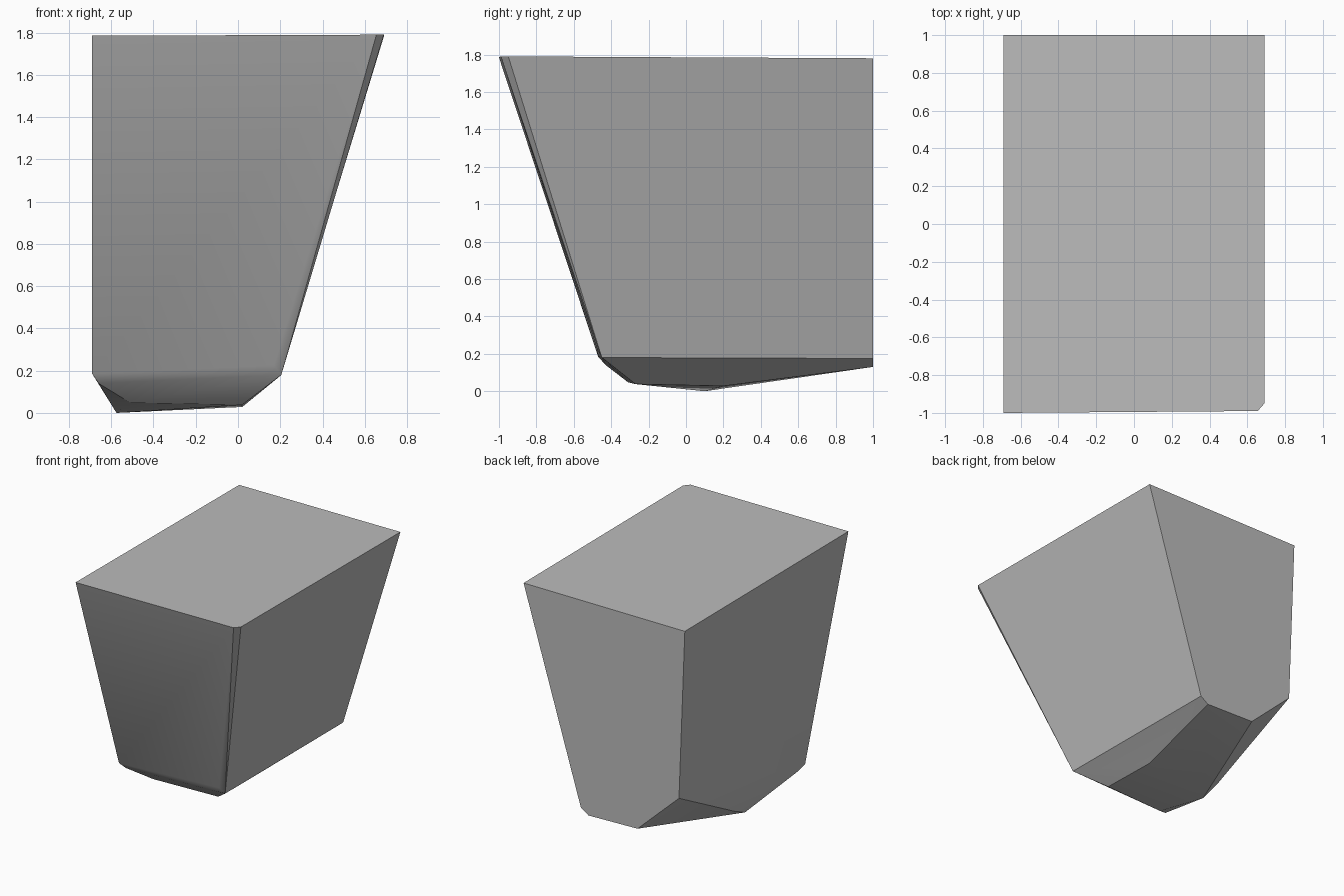
import bpy
import bmesh
import math

cube = bpy.data.objects.get("Cube")
if cube:
    bpy.data.objects.remove(cube, do_unlink=True)

# Single plain grey
grey = bpy.data.materials.new("plain grey")
grey.use_nodes = True
colour = (0.5, 0.5, 0.5, 1)
grey.diffuse_color = colour
grey.node_tree.nodes["Principled BSDF"].inputs["Base Color"].default_value = colour

# Flat top with a clipped front corner
top = [(-.69, -1, 1.785), (.655, -.99, 1.79), (.69, -.95, 1.79),
       (.69, 1, 1.78), (-.69, 1, 1.775)]
# Lower end of the back wall
back = [(.2, 1, .175), (.135, 1, .13), (-.285, 1, .14), (-.64, 1, .47)]
# Lower end of the sloping front wall
front = [(-.69, -.47, .185), (-.66, -.43, .14), (.17, -.475, .225), (.205, -.45, .18)]
# Shallow underside
base = [(-.51, -.31, .048), (.02, -.27, .038), (.02, .2, .028),
        (-.575, .1, 0), (-.595, .25, .07)]

# Skin the corners into one faceted block
bm = bmesh.new()
for corner in top + back + front + base:
    bm.verts.new(corner)
hull = bmesh.ops.convex_hull(bm, input=bm.verts)
loose = [v for v in bm.verts if not v.link_faces]
bmesh.ops.delete(bm, geom=loose, context='VERTS')
bmesh.ops.dissolve_limit(bm, angle_limit=math.radians(1),
                         verts=bm.verts, edges=bm.edges)
bmesh.ops.recalc_face_normals(bm, faces=bm.faces)

mesh = bpy.data.meshes.new("tapered_block")
bm.to_mesh(mesh)
bm.free()
mesh.materials.append(grey)
block = bpy.data.objects.new("tapered_block", mesh)
bpy.context.collection.objects.link(block)

# Soften shallow facets, keep the main edges crisp
bpy.ops.object.select_all(action='DESELECT')
block.select_set(True)
bpy.context.view_layer.objects.active = block
bpy.ops.object.shade_smooth_by_angle(angle=math.radians(30))
